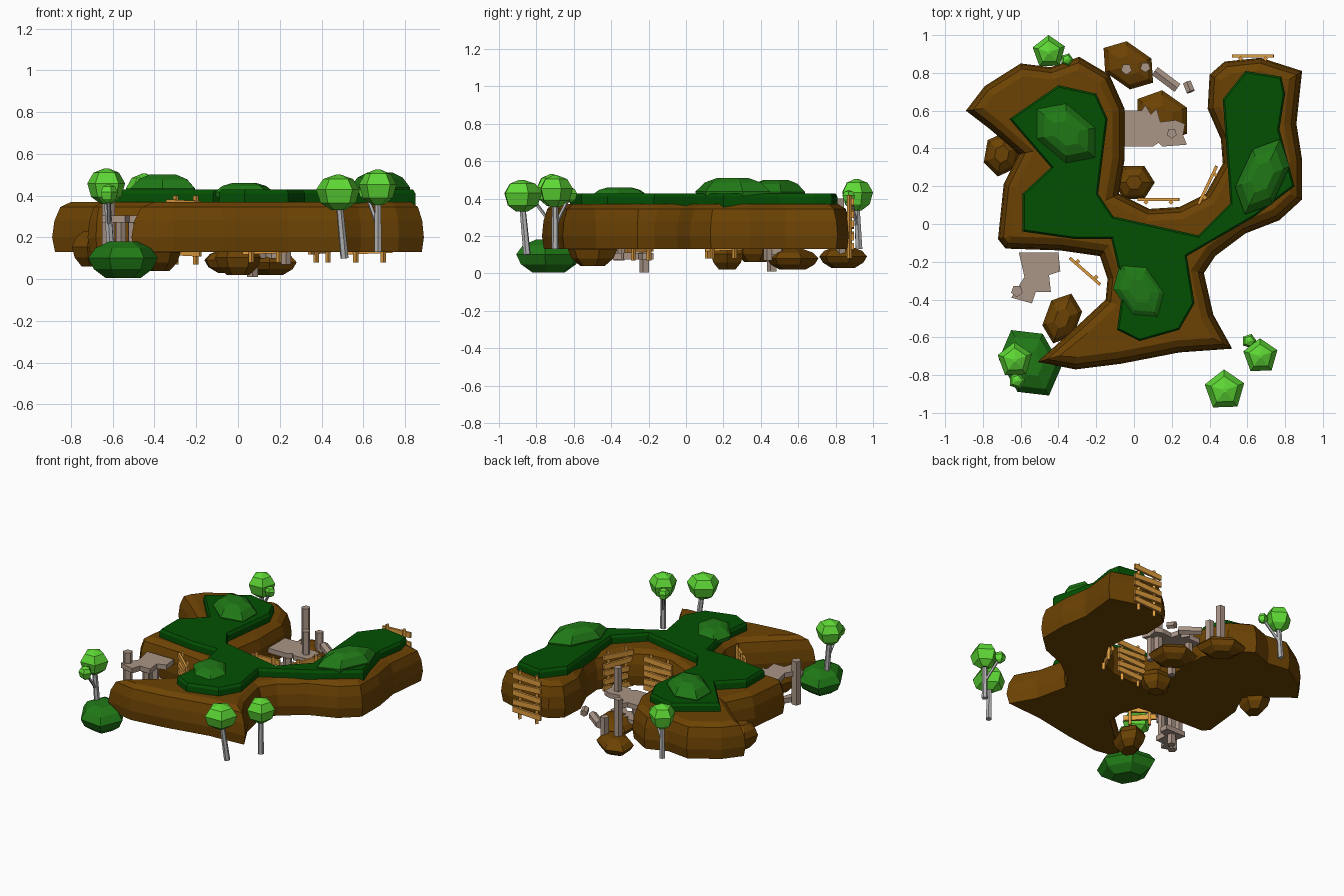
import bpy, bmesh, math
from mathutils import Vector, Matrix

if "Cube" in bpy.data.objects:
    bpy.data.objects.remove(bpy.data.objects["Cube"])


def material(name, rgb):
    m = bpy.data.materials.new(name)
    m.diffuse_color = (*rgb, 1)
    m.use_nodes = True
    m.node_tree.nodes["Principled BSDF"].inputs["Base Color"].default_value = m.diffuse_color
    return m


EARTH = material("earth", (.15, .055, .001))
GRASS = material("grass", (.001, .08, .001))
BUSH = material("bush", (.014, .19, .008))
LEAF = material("leaf", (.11, .68, .035))
WOOD = material("wood", (.75, .34, .05))
STONE = material("stone", (.40, .30, .24))
BARK = material("bark", (.45, .45, .45))


def finish(bm, name, mat):
    bmesh.ops.recalc_face_normals(bm, faces=bm.faces)
    me = bpy.data.meshes.new(name)
    bm.to_mesh(me)
    bm.free()
    me.materials.append(mat)
    ob = bpy.data.objects.new(name, me)
    bpy.context.collection.objects.link(ob)
    return ob


def skin(bm, rings):
    rings = [[bm.verts.new(p) for p in r] for r in rings]
    n = len(rings[0])
    for a, b in zip(rings, rings[1:]):
        for i in range(n):
            j = (i + 1) % n
            bm.faces.new((a[i], a[j], b[j], b[i]))
    caps = [bm.faces.new(rings[0]), bm.faces.new(rings[-1])]
    for f in caps:
        f.normal_update()
    bmesh.ops.triangulate(bm, faces=caps, ngon_method='EAR_CLIP')


def slab(name, pts, levels, mat):
    """Stack an outline at several (height, inset) levels."""
    p = [Vector(q) for q in pts]
    n = len(p)
    if sum(p[i].x * p[i - 1].y - p[i - 1].x * p[i].y for i in range(n)) > 0:
        p.reverse()
    rings = []
    for z, inset in levels:
        ring = []
        for i in range(n):
            e0 = (p[i] - p[i - 1]).normalized()
            e1 = (p[(i + 1) % n] - p[i]).normalized()
            m = Vector((-e0.y - e1.y, e0.x + e1.x)).normalized()
            k = inset / max(.55, m.dot(Vector((-e1.y, e1.x))))
            ring.append((*(p[i] + m * k), z))
        rings.append(ring)
    bm = bmesh.new()
    skin(bm, rings)
    return finish(bm, name, mat)


def blob(name, x, y, rx, ry, z0, z1, rot, n, mat, prof=((0, .5), (.25, .85), (.55, 1), (.82, .8), (1, .4))):
    bm = bmesh.new()
    c, s = math.cos(math.radians(rot)), math.sin(math.radians(rot))
    rings = []
    for t, r in prof:
        ring = []
        for i in range(n):
            a = math.tau * i / n
            u, v = rx * r * math.cos(a), ry * r * math.sin(a)
            ring.append((x + u * c - v * s, y + u * s + v * c, z0 + t * (z1 - z0)))
        rings.append(ring)
    skin(bm, rings)
    return finish(bm, name, mat)


def post(name, a, b, r, n, mat, r2=None):
    a, b = Vector(a), Vector(b)
    d = b - a
    bm = bmesh.new()
    bmesh.ops.create_cone(bm, cap_ends=True, segments=n, radius1=r, radius2=r2 or r, depth=d.length)
    bm.transform(Matrix.Translation((a + b) / 2) @ d.to_track_quat('Z', 'Y').to_matrix().to_4x4())
    return finish(bm, name, mat)


# Cliff body and grass cap
cliff = [(-.89, .60), (-.79, .73), (-.60, .85), (-.44, .83), (-.29, .885), (-.13, .79), (-.05, .61),
         (-.05, .34), (-.08, .16), (.08, .08), (.24, .09), (.38, .16), (.47, .32), (.46, .45),
         (.39, .61), (.40, .79), (.48, .86), (.67, .88), (.89, .81), (.86, .53), (.89, .34),
         (.89, .13), (.77, .02), (.59, -.05), (.43, -.17), (.37, -.26), (.42, -.48), (.52, -.66),
         (.24, -.68), (-.07, -.74), (-.31, -.77), (-.51, -.73), (-.29, -.53), (-.15, -.40),
         (-.14, -.29), (-.18, -.17), (-.39, -.14), (-.68, -.13), (-.72, -.08), (-.69, .21),
         (-.61, .37), (-.76, .5)]
slab("cliff", cliff, [(.13, .01), (.2, 0), (.28, .008), (.345, .028), (.37, .065)], EARTH)
grass = [(-.40, .735), (-.2, .69), (-.14, .556), (-.19, .16), (-.11, .04), (.34, -.06), (.51, .11),
         (.47, .66), (.59, .81), (.78, .78), (.80, .69), (.77, .50), (.85, .2), (.64, .04),
         (.28, -.17), (.32, -.42), (.24, -.56), (.03, -.62), (-.09, -.56), (-.06, -.34),
         (-.12, -.08), (-.31, -.08), (-.59, -.04), (-.59, .16), (-.44, .30), (-.66, .556)]
slab("grass_cap", grass, [(.35, 0), (.41, 0), (.428, .01)], GRASS)

# Shrub mounds on the grass and the low bush
dome = ((0, .95), (.4, 1), (.8, .75), (1, .42))
for x, y, rx, ry, top, rot in [(-.36, .48, .2, .14, .5, -40), (.68, .25, .22, .125, .51, 65),
                               (.03, -.355, .18, .125, .46, -55)]:
    blob("grass_mound", x, y, rx, ry, .39, top, rot, 6, BUSH, dome)
blob("low_bush", -.55, -.735, .2, .155, .005, .18, -60, 6, BUSH)

# Earth boulders under the cliff
for x, y, rx, ry, z0, z1, rot in [(-.7, .37, .12, .1, .06, .23, 80), (-.38, -.5, .14, .1, .04, .2, 70),
                                  (0, .22, .11, .1, .02, .17, 0), (-.03, .84, .16, .115, .03, .14, -35),
                                  (.15, .57, .16, .13, .02, .13, -35)]:
    blob("boulder", x, y, rx, ry, z0, z1, rot, 6, EARTH)

# Trees: trunk base, crown centre, crown radius, optional side crown
ball = ((0, .3), (.2, .8), (.58, 1), (.88, .68), (1, .12))
trees = [((-.61, -.71, .13), (-.63, -.72, .445), .095, (-.62, -.83, .41, .045)),
         ((-.46, .925, .13), (-.45, .91, .42), .09, (-.355, .87, .41, .035)),
         ((.67, -.70, .13), (.67, -.70, .44), .095, (.61, -.62, .42, .04)),
         ((.51, -.85, .10), (.48, -.88, .415), .11, None)]
for base, top, r, side in trees:
    post("trunk", base, top, .02, 6, BARK, .016)
    blob("crown", top[0], top[1], r, r, top[2] - .085, top[2] + .085, 20, 5, LEAF, ball)
    if side:
        x, y, z, q = side
        post("branch", Vector(base).lerp(Vector(top), .4), (x, y, z), .01, 5, BARK)
        blob("side_crown", x, y, q, q, z - q, z + q, 0, 5, LEAF, ball)

# Stone ruins: broken floors, columns and fallen drums
back_floor = [(-.05, .6), (.04, .6), (.06, .63), (.09, .58), (.12, .61), (.14, .54), (.22, .55), (.27, .53),
              (.26, .47), (.28, .42), (.15, .41), (.13, .43), (.1, .41), (-.05, .41)]
left_floor = [(-.61, -.15), (-.4, -.15), (-.39, -.25), (-.45, -.27), (-.44, -.36), (-.52, -.36),
              (-.54, -.42), (-.65, -.39), (-.58, -.28)]
slab("back_floor", back_floor, [(.23, 0), (.265, 0)], STONE)
slab("back_floor_lower", back_floor, [(.10, .03), (.13, .03)], STONE)
slab("left_floor", left_floor, [(.27, 0), (.305, 0)], STONE)
slab("left_floor_lower", left_floor, [(.075, .025), (.11, .025)], STONE)
for x, y, z0, z1, r in [(-.04, .82, .1, .4, .03), (.06, .83, .1, .25, .028), (.2, .48, .08, .43, .028),
                        (.07, .46, .01, .25, .028), (.23, .44, .07, .25, .025), (0, .55, .1, .25, .025),
                        (-.62, -.355, .07, .38, .032), (-.5, -.22, .005, .29, .028),
                        (-.56, -.22, .1, .29, .025), (-.5, -.32, .08, .29, .025)]:
    post("column", (x, y, z0), (x, y, z1), r, 5, STONE)
post("fallen_column", (.11, .81, .17), (.23, .72, .17), .03, 6, STONE)
post("fallen_drum", (.28, .75, .18), (.3, .7, .19), .025, 6, STONE)


# Wooden plank fences standing against the cliff
def fence(ax, ay, bx, by, z0, z1):
    a, b = Vector((ax, ay, 0)), Vector((bx, by, 0))
    side = Vector((ay - by, bx - ax, 0)).normalized() * .014
    for t in (.2, .8):
        p = a.lerp(b, t)
        post("fence_post", p + Vector((0, 0, z0)), p + Vector((0, 0, z1)), .013, 4, WOOD)
    ang = math.atan2(by - ay, bx - ax)
    for i in range(5):
        z = z0 + .06 + i * (z1 - z0 - .1) / 4
        bm = bmesh.new()
        bmesh.ops.create_cube(bm, size=1)
        tilt = .05 if i % 2 else -.04
        bm.transform(Matrix.Translation((a + b) / 2 + side + Vector((0, 0, z)))
                     @ Matrix.Rotation(ang, 4, 'Z') @ Matrix.Rotation(tilt, 4, 'Y')
                     @ Matrix.Diagonal(((b - a).length, .016, .036, 1)))
        finish(bm, "fence_plank", WOOD)


fence(.02, .115, .24, .115, .08, .38)
fence(.355, .10, .45, .30, .08, .4)
fence(-.17, -.31, -.33, -.17, .07, .4)
fence(.52, .875, .74, .875, .08, .42)
